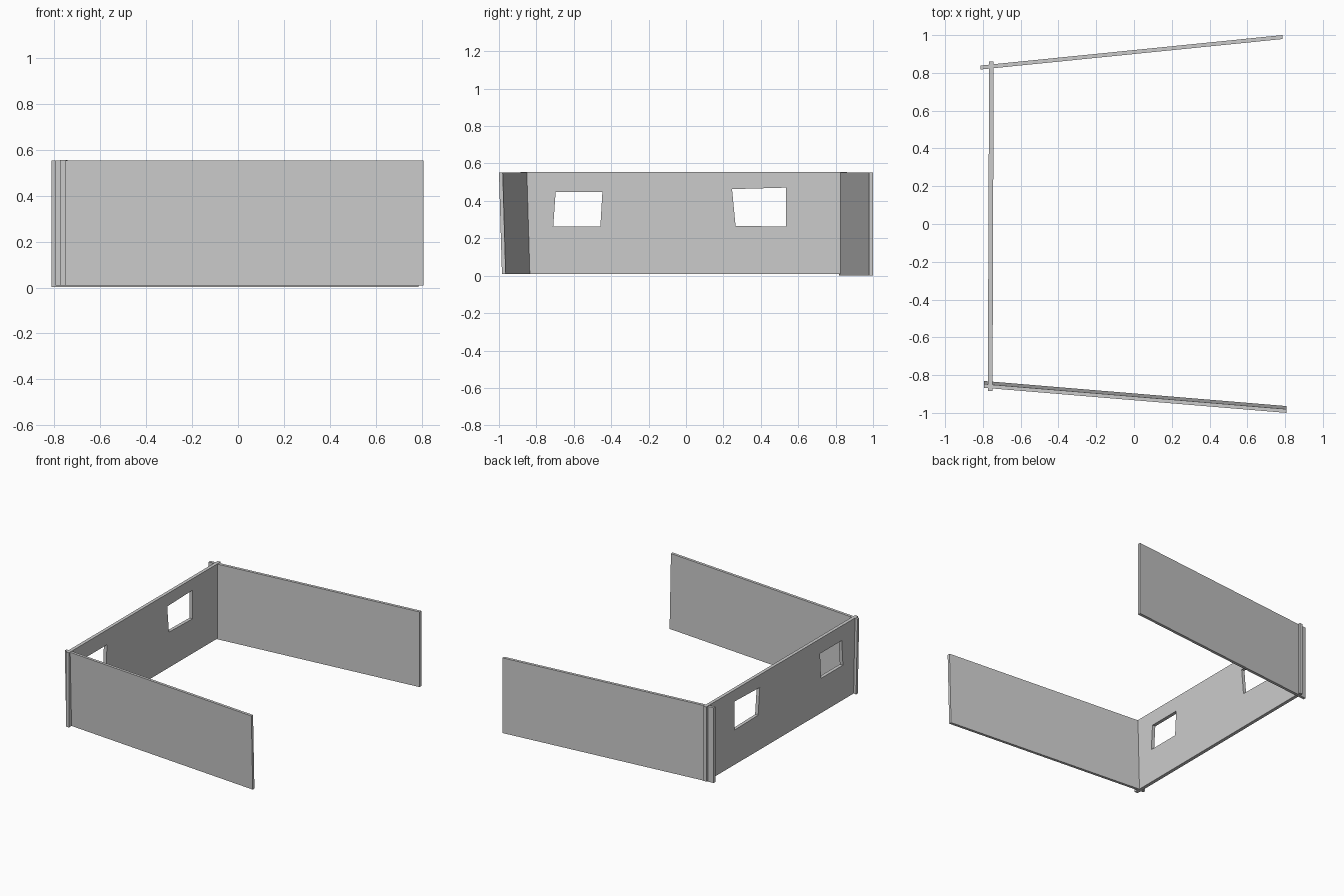
import bpy, bmesh

if "Cube" in bpy.data.objects:
    bpy.data.objects.remove(bpy.data.objects["Cube"])


def prism(name, near, far):
    """Solid slab between two matching four-point loops."""
    bm = bmesh.new()
    a = [bm.verts.new(p) for p in near]
    b = [bm.verts.new(p) for p in far]
    bm.faces.new(a)
    bm.faces.new(b)
    for i in range(4):
        j = (i + 1) % 4
        bm.faces.new((a[i], a[j], b[j], b[i]))
    bmesh.ops.recalc_face_normals(bm, faces=bm.faces)
    mesh = bpy.data.meshes.new(name)
    bm.to_mesh(mesh)
    bm.free()
    obj = bpy.data.objects.new(name, mesh)
    bpy.context.collection.objects.link(obj)
    return obj


def side_wall(name, start, end, thickness, lean, z0, z1):
    """Upright wall along x from start to end; lean shifts its top in y."""
    loops = []
    for x, y in (start, end):
        loops.append([(x, y, z0), (x, y + thickness, z0),
                      (x, y + thickness + lean, z1), (x, y + lean, z1)])
    return prism(name, *loops)


# Splayed side walls; the front one leans outwards
side_wall("rear_side_wall", (-0.812, 0.818), (0.785, 0.979), 0.021, 0.0, 0.002, 0.552)
side_wall("front_side_wall", (-0.795, -0.851), (0.808, -0.984), 0.02, -0.016, 0.008, 0.553)

# End wall, slightly turned, running past both side walls
end_wall = prism("end_wall",
                 [(-0.774, -0.885, 0.008), (-0.749, -0.885, 0.008),
                  (-0.749, -0.885, 0.555), (-0.774, -0.885, 0.555)],
                 [(-0.767, 0.861, 0.008), (-0.743, 0.861, 0.008),
                  (-0.743, 0.861, 0.555), (-0.767, 0.861, 0.555)])

# Crooked window openings as (y, z) outlines
windows = [
    [(-0.71, 0.262), (-0.458, 0.262), (-0.447, 0.447), (-0.697, 0.447)],
    [(0.265, 0.267), (0.535, 0.262), (0.535, 0.471), (0.246, 0.463)],
]
for i, outline in enumerate(windows):
    cutter = prism(f"window_cutter_{i + 1}",
                   [(-0.9, y, z) for y, z in outline],
                   [(-0.6, y, z) for y, z in outline])
    cutter.hide_render = True
    cutter.hide_viewport = True
    mod = end_wall.modifiers.new("window", 'BOOLEAN')
    mod.operation = 'DIFFERENCE'
    mod.solver = 'EXACT'
    mod.object = cutter
